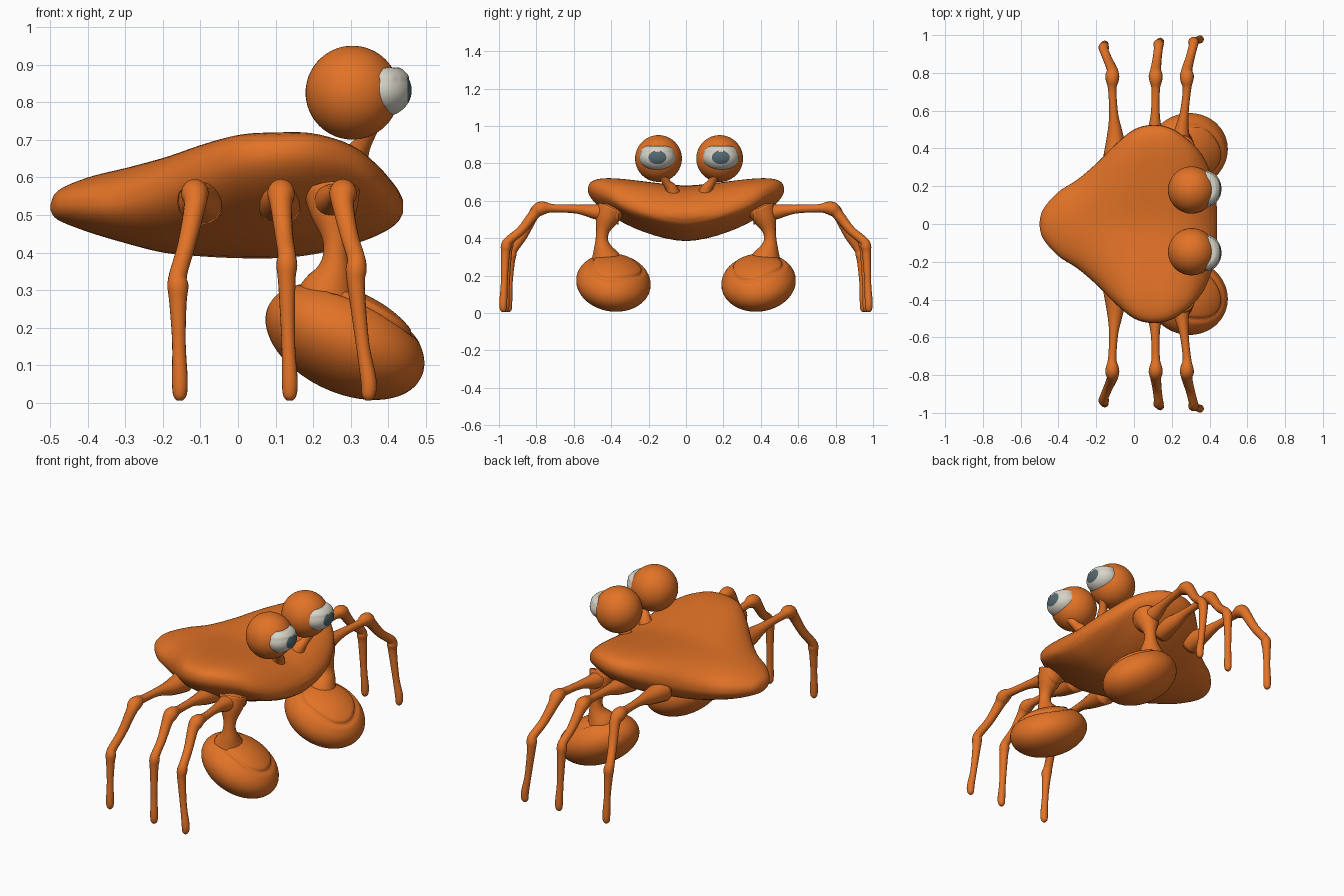
import bpy, bmesh, math
from mathutils import Vector, Matrix

if "Cube" in bpy.data.objects:
    bpy.data.objects.remove(bpy.data.objects["Cube"])


def material(name, rgb):
    m = bpy.data.materials.new(name)
    m.diffuse_color = (*rgb, 1)
    m.use_nodes = True
    m.node_tree.nodes["Principled BSDF"].inputs["Base Color"].default_value = m.diffuse_color
    return m


ORANGE = material("shell orange", (0.76, 0.17, 0.02))
WHITE = material("eye white", (0.68, 0.66, 0.57))
SLATE = material("pupil slate", (0.085, 0.14, 0.16))


def finish(bm, name, mats):
    bmesh.ops.recalc_face_normals(bm, faces=bm.faces[:])
    me = bpy.data.meshes.new(name)
    bm.to_mesh(me)
    bm.free()
    for m in mats:
        me.materials.append(m)
    for p in me.polygons:
        p.use_smooth = True
    ob = bpy.data.objects.new(name, me)
    bpy.context.collection.objects.link(ob)
    return ob


def smooth_rows(rows, steps):
    """Catmull-Rom interpolation through rows of numbers."""
    out = []
    for i in range(len(rows) - 1):
        a, b = rows[max(i - 1, 0)], rows[i]
        c, d = rows[i + 1], rows[min(i + 2, len(rows) - 1)]
        for k in range(steps):
            t = k / steps
            out.append([0.5 * (2 * q + (r - p) * t + (2 * p - 5 * q + 4 * r - s) * t * t
                               + (3 * q - p - 3 * r + s) * t ** 3)
                        for p, q, r, s in zip(a, b, c, d)])
    out.append(list(rows[-1]))
    return out


def skin_rings(bm, rings):
    loops = [[bm.verts.new(p) for p in ring] for ring in rings]
    n = len(loops[0])
    for a, b in zip(loops, loops[1:]):
        for i in range(n):
            j = (i + 1) % n
            bm.faces.new((a[i], a[j], b[j], b[i]))
    bm.faces.new(loops[0])
    bm.faces.new(loops[-1])


def tube(name, rows, steps=4, sides=16):
    """Round limb through rows of (x, y, z, radius)."""
    rows = smooth_rows(rows, steps)
    pts = [Vector(r[:3]) for r in rows]
    rings = []
    for i, p in enumerate(pts):
        t = (pts[min(i + 1, len(pts) - 1)] - pts[max(i - 1, 0)]).normalized()
        u = t.cross(Vector((1, 0, 0))).normalized()
        v = t.cross(u)
        rings.append([p + rows[i][3] * (u * math.cos(a) + v * math.sin(a))
                      for a in (2 * math.pi * k / sides for k in range(sides))])
    bm = bmesh.new()
    skin_rings(bm, rings)
    return finish(bm, name, [ORANGE])


# Body: cross-sections along x (x, half width, centre top, centre bottom, rise of the sides)
sections = [
    (-.50, .012, .526, .514, 0), (-.48, .08, .565, .487, 0), (-.40, .17, .60, .455, 0),
    (-.30, .235, .625, .425, .01), (-.20, .32, .65, .40, .04), (-.10, .42, .672, .39, .08),
    (0, .50, .68, .385, .115), (.10, .525, .68, .385, .125), (.20, .505, .675, .395, .125),
    (.30, .435, .655, .42, .10), (.37, .35, .62, .445, .06), (.42, .22, .575, .475, .02),
    (.44, .08, .54, .505, 0)]
rings = []
for x, w, zt, zb, rise in smooth_rows(sections, 5):
    ring = []
    for k in range(56):
        a = 2 * math.pi * k / 56
        u, s = math.cos(a), math.sin(a)
        h = (zt - zb) / 2 * math.copysign(abs(s) ** (0.8 if s > 0 else 1), s)
        ring.append((x, w * u, (zt + zb) / 2 + rise * abs(u) ** 1.5 + h))
    rings.append(ring)
bm = bmesh.new()
skin_rings(bm, rings)
finish(bm, "body", [ORANGE])

# Legs: (name, x at hip, joint, knee, foot; knee y, knee z)
legs = [("rear", -.10, -.115, -.16, -.155, .935, .31),
        ("middle", .11, .115, .13, .138, .95, .365),
        ("front", .25, .28, .315, .348, .962, .355)]
for side, s in (("left", 1), ("right", -1)):
    for label, hx, jx, kx, fx, ky, kz in legs:
        mx = (jx + kx) / 2
        tube(f"{side}_{label}_leg", [
            (hx, s * .36, .535, .062), (hx, s * .47, .54, .043), ((hx + jx) / 2, s * .58, .555, .024),
            (jx, s * .71, .56, .022), (jx, s * .755, .562, .033), (jx, s * .785, .555, .037),
            (jx, s * .815, .525, .029), (mx, s * (.80 + ky) / 2, (.53 + kz) / 2, .024),
            (kx, s * (ky - .012), kz + .03, .024), (kx, s * ky, kz, .028),
            (kx, s * (ky + .004), kz - .045, .023), ((kx + fx) / 2, s * (ky + .01), .16, .018),
            (fx, s * (ky + .015), .06, .021), (fx, s * (ky + .015), .02, .018),
            (fx, s * (ky + .015), .006, .008)])

    # Claw arm
    tube(f"{side}_claw_arm", [
        (.25, s * .40, .56, .075), (.255, s * .425, .50, .06), (.26, s * .445, .44, .036),
        (.26, s * .45, .39, .034), (.255, s * .445, .345, .05), (.24, s * .43, .29, .08),
        (.24, s * .42, .24, .08)])

    # Claw: tilted ellipsoid with a pinched crease between the two jaws
    bm = bmesh.new()
    bmesh.ops.create_uvsphere(bm, u_segments=48, v_segments=56, radius=1)
    for v in bm.verts:
        seam = .70 + .04 * math.sin(3 * math.atan2(v.co.y, v.co.x))
        v.co *= 1 - .07 * math.exp(-((v.co.z - seam) / .04) ** 2)
    place = (Matrix.Translation((.285, s * .388, .163))
             @ Matrix.Rotation(s * math.radians(8), 4, 'X')
             @ Matrix.Rotation(math.radians(25), 4, 'Y')
             @ Matrix.Diagonal((.225, .2, .135, 1)))
    bm.transform(place)
    finish(bm, f"{side}_claw", [ORANGE])

    # Eye stalk and eyeball
    ey = .18 if s > 0 else -.147
    tube(f"{side}_eye_stalk", [
        (.29, ey - s * .085, .60, .05), (.315, ey - s * .07, .66, .034),
        (.335, ey - s * .045, .695, .023), (.355, ey - s * .02, .74, .024)])
    bm = bmesh.new()
    bmesh.ops.create_uvsphere(bm, u_segments=48, v_segments=32, radius=.125)
    bm.transform(Matrix.Translation((.305, ey, .826)))
    finish(bm, f"{side}_eyeball", [ORANGE])

    # Eye front: white oval with pupil around the +x pole and a raised flat upper lid
    bm = bmesh.new()
    bmesh.ops.create_uvsphere(bm, u_segments=48, v_segments=36, radius=1)
    bm.transform(Matrix.Rotation(math.pi / 2, 4, 'Y'))
    for f in bm.faces:
        c = f.calc_center_median()
        f.material_index = 1 if c.x > math.cos(math.radians(30)) and c.z < .45 else 0
    for v in bm.verts:
        if v.co.z > .44:
            v.co *= 1.05
            v.co.z = min(v.co.z, .84)
    bm.transform(Matrix.Translation((.38, ey + s * .006, .832)) @ Matrix.Diagonal((.083, .096, .072, 1)))
    finish(bm, f"{side}_eye_front", [WHITE, SLATE])
